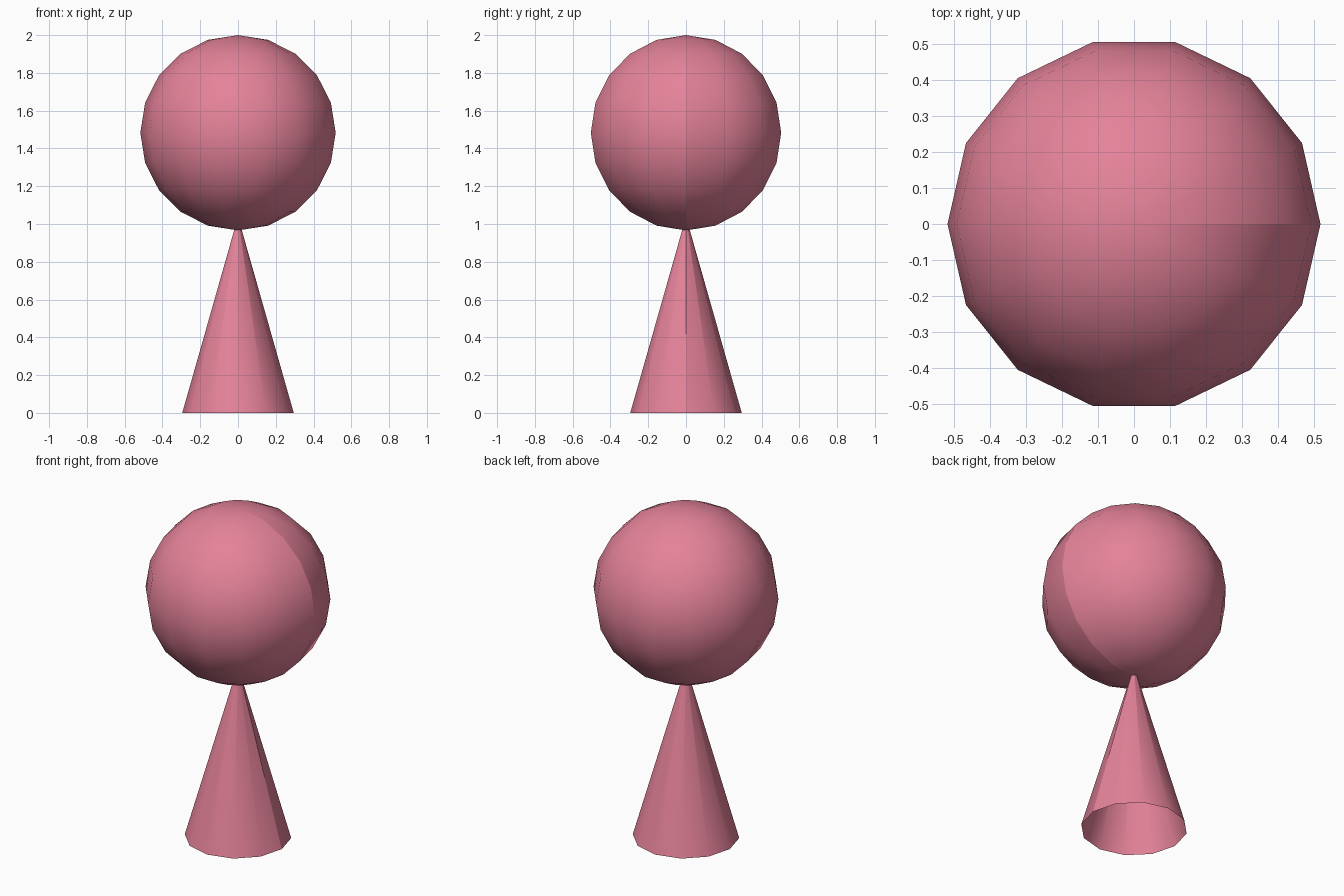
import bpy
import bmesh
from math import sin, cos, pi

cube = bpy.data.objects.get("Cube")
if cube:
    bpy.data.objects.remove(cube, do_unlink=True)

# One rosy colour for everything
ROSE = (0.78, 0.225, 0.32, 1.0)
rose = bpy.data.materials.new("rose_pink")
rose.use_nodes = True
rose.diffuse_color = ROSE
rose.node_tree.nodes["Principled BSDF"].inputs["Base Color"].default_value = ROSE


def lathe(name, profile, sides):
    """Turn a bottom-to-top (radius, z) profile round z, with a seam at +x."""
    bm = bmesh.new()
    rings = []
    for r, z in profile:
        angles = [2 * pi * i / sides for i in range(sides)]
        rings.append([bm.verts.new((r * cos(a), r * sin(a), z)) for a in angles])
    for low, high in zip(rings, rings[1:]):
        for i in range(sides):
            j = (i + 1) % sides
            bm.faces.new((low[i], low[j], high[j], high[i])).smooth = True
        bm.edges.get((low[0], high[0])).smooth = False
    bmesh.ops.remove_doubles(bm, verts=bm.verts[:], dist=0.0001)
    mesh = bpy.data.meshes.new(name)
    bm.to_mesh(mesh)
    bm.free()
    mesh.materials.append(rose)
    obj = bpy.data.objects.new(name, mesh)
    bpy.context.collection.objects.link(obj)
    return obj


# Ball on top
radius, rows = 0.517, 10
arc = [-pi / 2 + pi * i / rows for i in range(rows + 1)]
lathe("ball", [(radius * cos(a), 2 - radius + radius * sin(a)) for a in arc], 14)

# Hollow cone stand, open underneath, its tip just inside the ball
lathe("cone_stand", [(0.295, 0), (0.001, 1.035)], 12)
